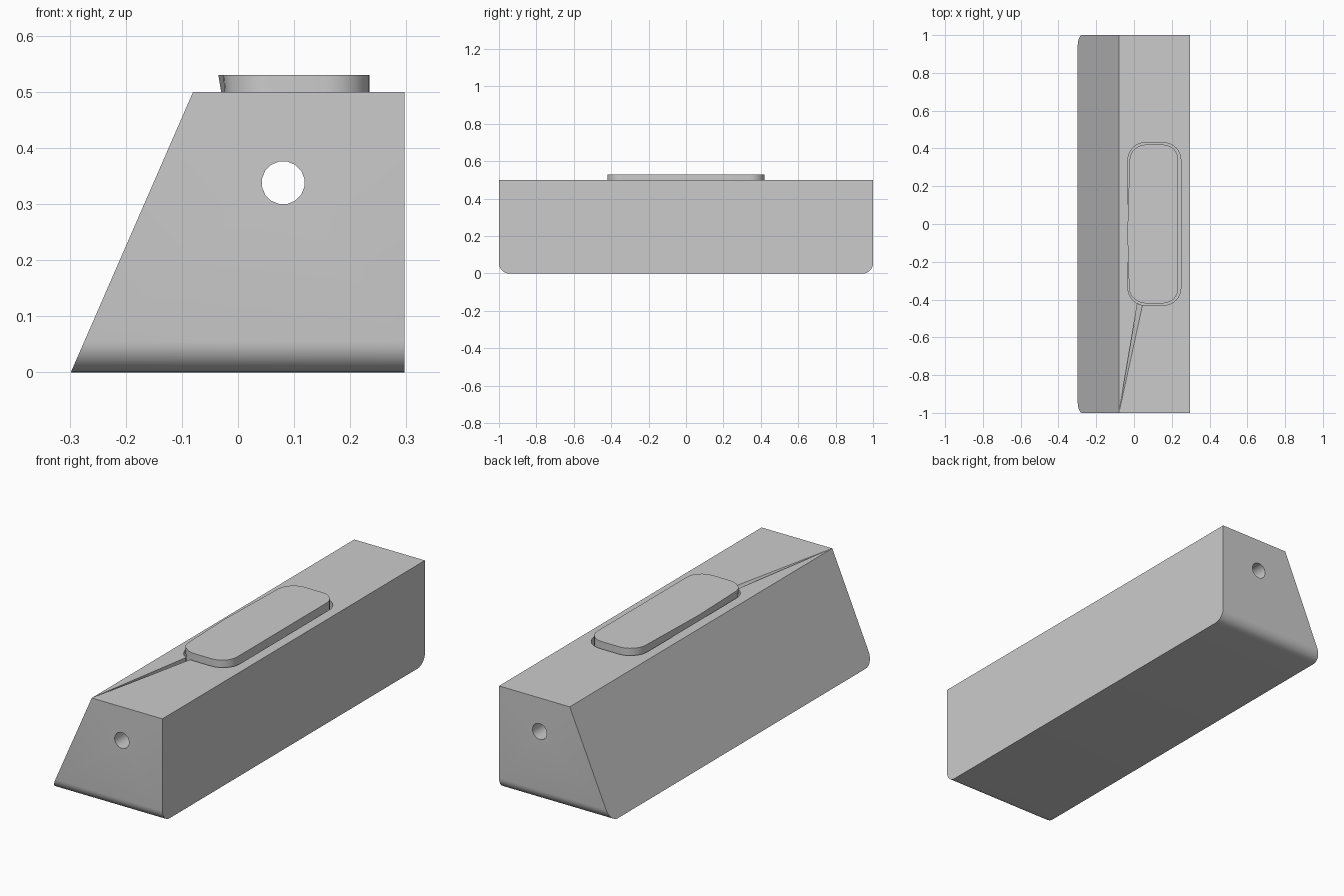
import bpy, bmesh
from math import sin, cos, pi, radians

if "Cube" in bpy.data.objects:
    bpy.data.objects.remove(bpy.data.objects["Cube"], do_unlink=True)

grey = bpy.data.materials.new("plain grey")
grey.use_nodes = True
grey.diffuse_color = (0.6, 0.6, 0.6, 1)
grey.node_tree.nodes["Principled BSDF"].inputs["Base Color"].default_value = (0.6, 0.6, 0.6, 1)


def loft(name, start, end):
    """Closed solid between two matching loops of points."""
    bm = bmesh.new()
    a = [bm.verts.new(p) for p in start]
    b = [bm.verts.new(p) for p in end]
    bm.faces.new(a)
    bm.faces.new(b[::-1])
    n = len(a)
    for i in range(n):
        j = (i + 1) % n
        bm.faces.new((a[i], b[i], b[j], a[j]))
    bmesh.ops.recalc_face_normals(bm, faces=bm.faces)
    mesh = bpy.data.meshes.new(name)
    bm.to_mesh(mesh)
    bm.free()
    mesh.materials.append(grey)
    obj = bpy.data.objects.new(name, mesh)
    bpy.context.collection.objects.link(obj)
    return obj


def arc(cx, cy, r, start, steps=8):
    """Quarter arc, counter-clockwise."""
    return [(cx + r * cos(start + pi / 2 * i / steps),
             cy + r * sin(start + pi / 2 * i / steps)) for i in range(steps + 1)]


def rounded(x0, x1, y, r):
    """Rounded rectangle outline with one extra point on its left side."""
    return (arc(x1 - r, y - r, r, 0) + arc(x0 + r, y - r, r, pi / 2) + [(x0, -0.05)]
            + arc(x0 + r, r - y, r, pi) + arc(x1 - r, r - y, r, 1.5 * pi))


def smooth(obj):
    bpy.ops.object.select_all(action="DESELECT")
    obj.select_set(True)
    bpy.context.view_layer.objects.active = obj
    bpy.ops.object.shade_smooth_by_angle(angle=radians(30))


# Wedge body: end-rounded side profile stretched to the sloping left side
LENGTH, HEIGHT, RIGHT, R = 1.0, 0.5, 0.297, 0.055
side = ([(LENGTH, HEIGHT), (-LENGTH, HEIGHT)]
        + arc(R - LENGTH, R, R, pi) + arc(LENGTH - R, R, R, 1.5 * pi))
body = loft("wedge_body", [(RIGHT, y, z) for y, z in side],
            [(-0.298 + 0.436 * z, y, z) for y, z in side])

# Lengthwise bore, button pocket and tapering groove
ring = [(0.0805 + 0.0385 * cos(pi * (i + 0.5) / 8),
         0.338 + 0.0385 * sin(pi * (i + 0.5) / 8)) for i in range(16)]
bore = loft("bore_cutter", [(x, -1.2, z) for x, z in ring], [(x, 1.2, z) for x, z in ring])
hollow = rounded(-0.032, 0.248, 0.43, 0.09)
pocket = loft("pocket_cutter", [(x, y, 0.44) for x, y in hollow], [(x, y, 0.6) for x, y in hollow])
groove = loft("groove_cutter",
              [(-0.08, -0.999, 0.499), (-0.079, -0.999, 0.501), (-0.08, -0.999, 0.501)],
              [(0.02, -0.41, 0.46), (0.05, -0.41, 0.501), (0.02, -0.41, 0.501)])
for cutter in (bore, pocket, groove):
    cutter.hide_render = True
    mod = body.modifiers.new(cutter.name, "BOOLEAN")
    mod.operation = "DIFFERENCE"
    mod.solver = "EXACT"
    mod.object = cutter
    bpy.context.view_layer.objects.active = body
    bpy.ops.object.modifier_apply(modifier=mod.name)
    bpy.data.objects.remove(cutter, do_unlink=True)
smooth(body)

# Raised button, its top edge leaning out on the left
outline = rounded(-0.02, 0.234, 0.42, 0.08)
top = [(x - 0.015 * (1 - abs(y + 0.05) / 0.5) if x < 0 else x, y, 0.53) for x, y in outline]
button = loft("raised_button", [(x, y, 0.44) for x, y in outline], top)
smooth(button)
